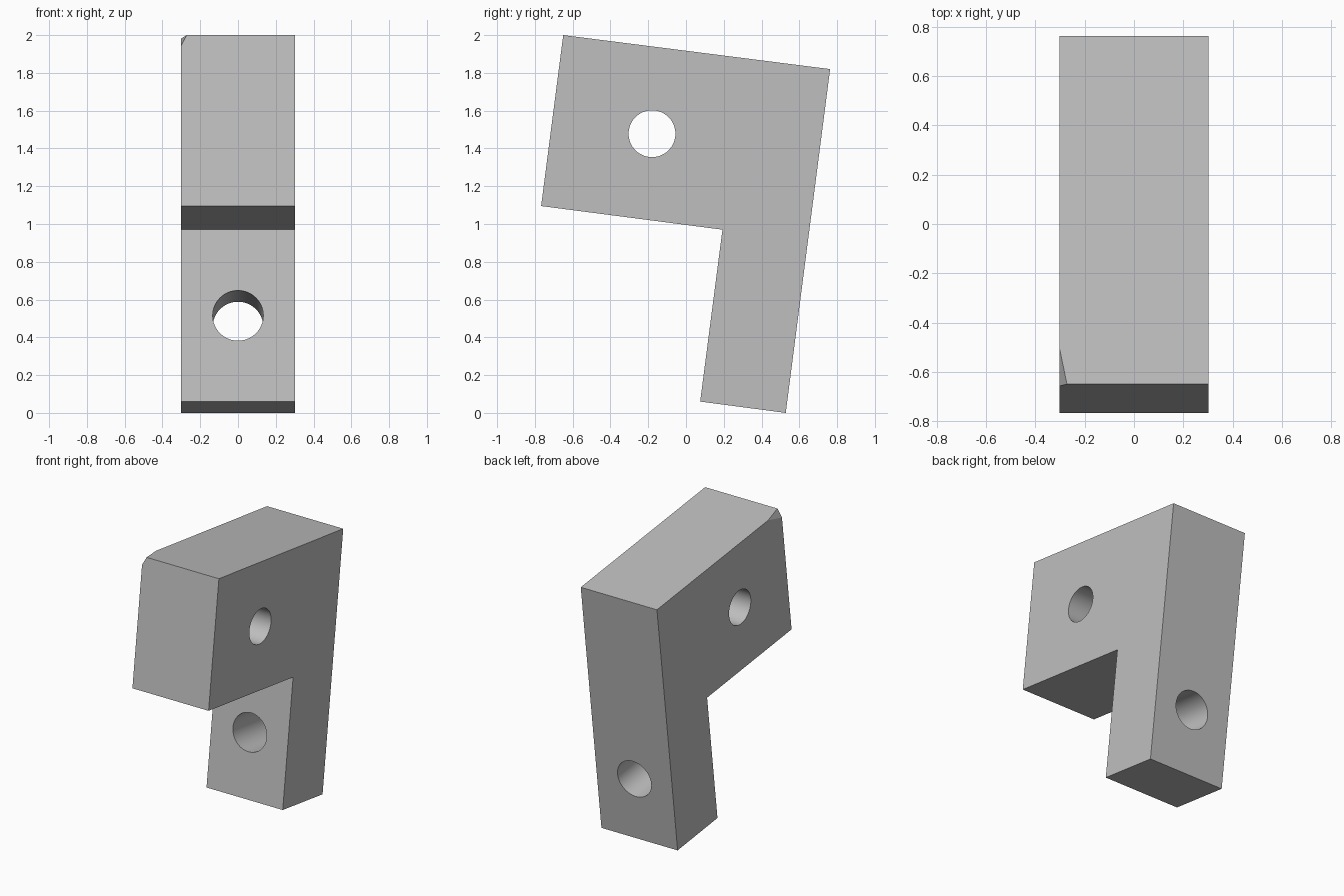
import bpy, bmesh, math
from mathutils import Vector

cube = bpy.data.objects.get("Cube")
if cube:
    bpy.data.objects.remove(cube)

HALF_WIDTH = 0.303

grey = bpy.data.materials.new("plain grey")
grey.use_nodes = True
colour = (0.52, 0.52, 0.52, 1)
grey.diffuse_color = colour
grey.node_tree.nodes["Principled BSDF"].inputs["Base Color"].default_value = colour


def hole_cutter(name, centre, axis, radius):
    """Hidden cylinder along the given axis."""
    bpy.ops.mesh.primitive_cylinder_add(vertices=64, radius=radius, depth=2, location=centre)
    cutter = bpy.context.object
    cutter.name = name
    cutter.rotation_euler = Vector(axis).to_track_quat("Z", "Y").to_euler()
    cutter.data.materials.append(grey)
    cutter.hide_render = True
    cutter.hide_set(True)
    return cutter


# Tilted L-shaped side profile (y, z), extruded across the width
profile = [(-0.65, 2), (-0.767, 1.095), (0.193, 0.97), (0.075, 0.06), (0.528, 0), (0.763, 1.82)]
bm = bmesh.new()
face = bm.faces.new([bm.verts.new((-HALF_WIDTH, y, z)) for y, z in profile])
side = bmesh.ops.extrude_face_region(bm, geom=[face])["geom"]
bmesh.ops.translate(bm, vec=(2 * HALF_WIDTH, 0, 0),
                    verts=[v for v in side if isinstance(v, bmesh.types.BMVert)])

# Small clipped corner at the top front right
a = Vector((-0.272, -0.65, 2))
b = Vector((-HALF_WIDTH, -0.5, 1.981))
c = Vector((-HALF_WIDTH, -0.658, 1.94))
normal = (b - a).cross(c - a)
if normal.dot(Vector((-HALF_WIDTH, -0.65, 2)) - a) < 0:
    normal.negate()
cut = bmesh.ops.bisect_plane(bm, geom=bm.verts[:] + bm.edges[:] + bm.faces[:],
                             plane_co=a, plane_no=normal, clear_outer=True)
bmesh.ops.holes_fill(bm, edges=[e for e in cut["geom_cut"] if isinstance(e, bmesh.types.BMEdge)])
bmesh.ops.recalc_face_normals(bm, faces=bm.faces[:])

mesh = bpy.data.meshes.new("angled_bracket")
bm.to_mesh(mesh)
bm.free()
mesh.materials.append(grey)
bracket = bpy.data.objects.new("angled_bracket", mesh)
bpy.context.collection.objects.link(bracket)

# Cross hole through the head, and a hole square to the leg
cutters = [
    hole_cutter("head_hole_cutter", (0, -0.18, 1.478), (1, 0, 0), 0.124),
    hole_cutter("leg_hole_cutter", (0, 0.135, 0.515), (0, 0.991, -0.131), 0.134),
]
for cutter in cutters:
    drill = bracket.modifiers.new(cutter.name, "BOOLEAN")
    drill.object = cutter
    drill.operation = "DIFFERENCE"
    drill.solver = "EXACT"

# Bake the holes, then smooth the bores while keeping edges crisp
bpy.ops.object.select_all(action="DESELECT")
bpy.context.view_layer.objects.active = bracket
bracket.select_set(True)
for modifier in list(bracket.modifiers):
    bpy.ops.object.modifier_apply(modifier=modifier.name)
for cutter in cutters:
    bpy.data.objects.remove(cutter)
bpy.ops.object.shade_smooth_by_angle(angle=math.radians(12))
